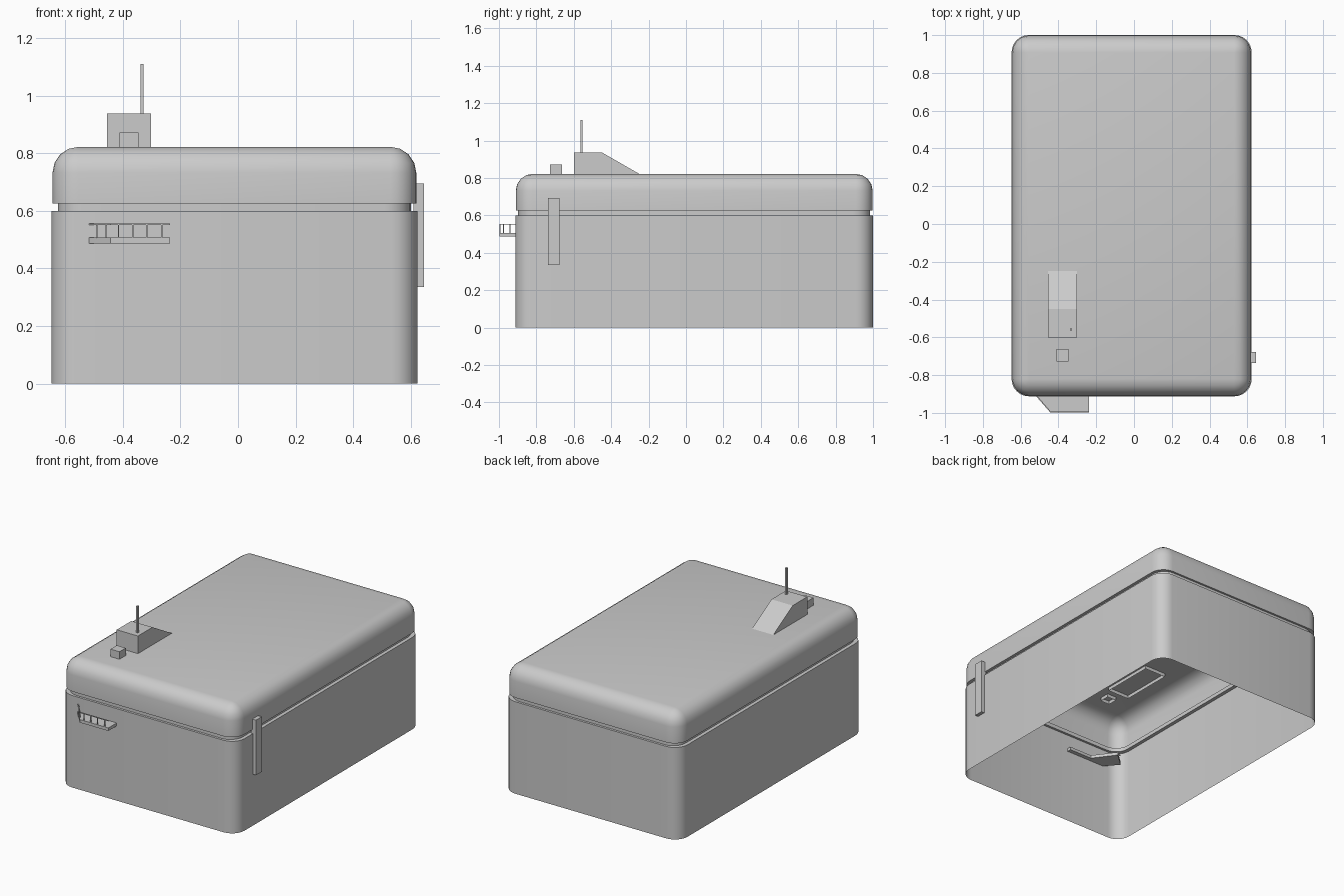
import bpy, bmesh, math
from mathutils import Vector

if "Cube" in bpy.data.objects:
    bpy.data.objects.remove(bpy.data.objects["Cube"])

X0, X1, Y0, Y1 = -0.648, 0.623, -0.912, 1.0   # outer footprint
R = 0.09                                      # corner radius


def finish(name, bm, smooth=False, recalc=True):
    if recalc:
        bmesh.ops.recalc_face_normals(bm, faces=bm.faces[:])
    me = bpy.data.meshes.new(name)
    bm.to_mesh(me)
    bm.free()
    ob = bpy.data.objects.new(name, me)
    bpy.context.collection.objects.link(ob)
    if smooth:
        bpy.ops.object.select_all(action='DESELECT')
        ob.select_set(True)
        bpy.context.view_layer.objects.active = ob
        bpy.ops.object.shade_smooth_by_angle()
    return ob


def ring(ix, iy, r, z, n=6):
    """Rounded rectangle, inset by ix / iy, counter-clockwise."""
    pts = []
    corners = [(X1 - ix - r, Y1 - iy - r), (X0 + ix + r, Y1 - iy - r),
               (X0 + ix + r, Y0 + iy + r), (X1 - ix - r, Y0 + iy + r)]
    for c, (cx, cy) in enumerate(corners):
        for i in range(n + 1):
            a = math.pi / 2 * (c + i / n)
            pts.append((cx + r * math.cos(a), cy + r * math.sin(a), z))
    return pts


def shell(name, rings, cap=False):
    """Open-bottomed skin through a stack of rings."""
    bm = bmesh.new()
    rows = [[bm.verts.new(p) for p in rg] for rg in rings]
    for a, b in zip(rows, rows[1:]):
        n = len(a)
        for i in range(n):
            j = (i + 1) % n
            bm.faces.new((a[i], a[j], b[j], b[i]))
    if cap:
        bm.faces.new(rows[-1])
    bmesh.ops.remove_doubles(bm, verts=bm.verts[:], dist=1e-5)
    return finish(name, bm, smooth=True, recalc=False)


def prism(name, pts, vec, drop_z=None):
    """Extrude a flat polygon along vec; drop_z removes faces lying at that height."""
    bm = bmesh.new()
    lo = [bm.verts.new(p) for p in pts]
    hi = [bm.verts.new(Vector(p) + Vector(vec)) for p in pts]
    bm.faces.new(lo)
    bm.faces.new(hi)
    for i in range(len(lo)):
        j = (i + 1) % len(lo)
        bm.faces.new((lo[i], lo[j], hi[j], hi[i]))
    bmesh.ops.recalc_face_normals(bm, faces=bm.faces[:])
    if drop_z is not None:
        gone = [f for f in bm.faces if all(abs(v.co.z - drop_z) < 1e-4 for v in f.verts)]
        bmesh.ops.delete(bm, geom=gone, context='FACES')
    return finish(name, bm, recalc=False)


def box(name, x0, x1, y0, y1, z0, z1, drop_z=None):
    pts = [(x0, y0, z0), (x1, y0, z0), (x1, y1, z0), (x0, y1, z0)]
    return prism(name, pts, (0, 0, z1 - z0), drop_z)


# lower walls with the ledge, and the recessed joint above them
shell("lower_walls", [ring(0, 0, R, 0), ring(0, 0, R, 0.60), ring(0.023, 0.015, R, 0.60)])
shell("recessed_joint", [ring(0.023, 0.015, R, 0.60), ring(0.023, 0.015, R, 0.625)])

# roof with rounded upper edge
top = 0.822
rings = [ring(0.023, 0.015, R, 0.625), ring(0.004, 0.002, R, 0.625)]
for k in range(5):
    a = math.pi / 2 * k / 4
    d = R * (1 - math.cos(a))
    rings.append(ring(0.004 + d, 0.002 + d, R - d, top - R + R * math.sin(a)))
shell("roof", rings, cap=True)

# rooftop stair hut, vent box and antenna
hut = [(-0.60, 0.80), (-0.60, 0.937), (-0.45, 0.937), (-0.25, 0.822), (-0.25, 0.80)]
prism("roof_hut", [(-0.455, y, z) for y, z in hut], (0.153, 0, 0), drop_z=0.80)
box("roof_vent", -0.411, -0.346, -0.727, -0.662, 0.80, 0.871, drop_z=0.80)
box("antenna", -0.339, -0.328, -0.565, -0.554, 0.93, 1.11)

# vertical sign panel on the right wall
box("side_panel", 0.61, 0.646, -0.737, -0.677, 0.335, 0.694)

# bent balcony floor, running through the front wall
floor = [(-0.237, -0.998), (-0.443, -0.998), (-0.59, -0.83),
         (-0.50, -0.75), (-0.40, -0.885), (-0.237, -0.885)]
prism("balcony_floor", [(x, y, 0.487) for x, y in floor], (0, 0, 0.02))

# railing along the outer edge
w = 0.005
rail = [(-0.237, -0.998), (-0.443, -0.998), (-0.59, -0.83),
        (-0.59 + w, -0.83 + w), (-0.443 + w / 2, -0.998 + w), (-0.237, -0.998 + w)]
prism("balcony_rail", [(x, y, 0.55) for x, y in rail], (0, 0, w))
posts = [(-0.265, -0.995), (-0.317, -0.995), (-0.366, -0.995),
         (-0.415, -0.995), (-0.458, -0.976), (-0.490, -0.940)]
for i, (x, y) in enumerate(posts):
    box(f"rail_post_{i + 1}", x - w / 2, x + w / 2, y - w / 2, y + w / 2, 0.505, 0.552)
